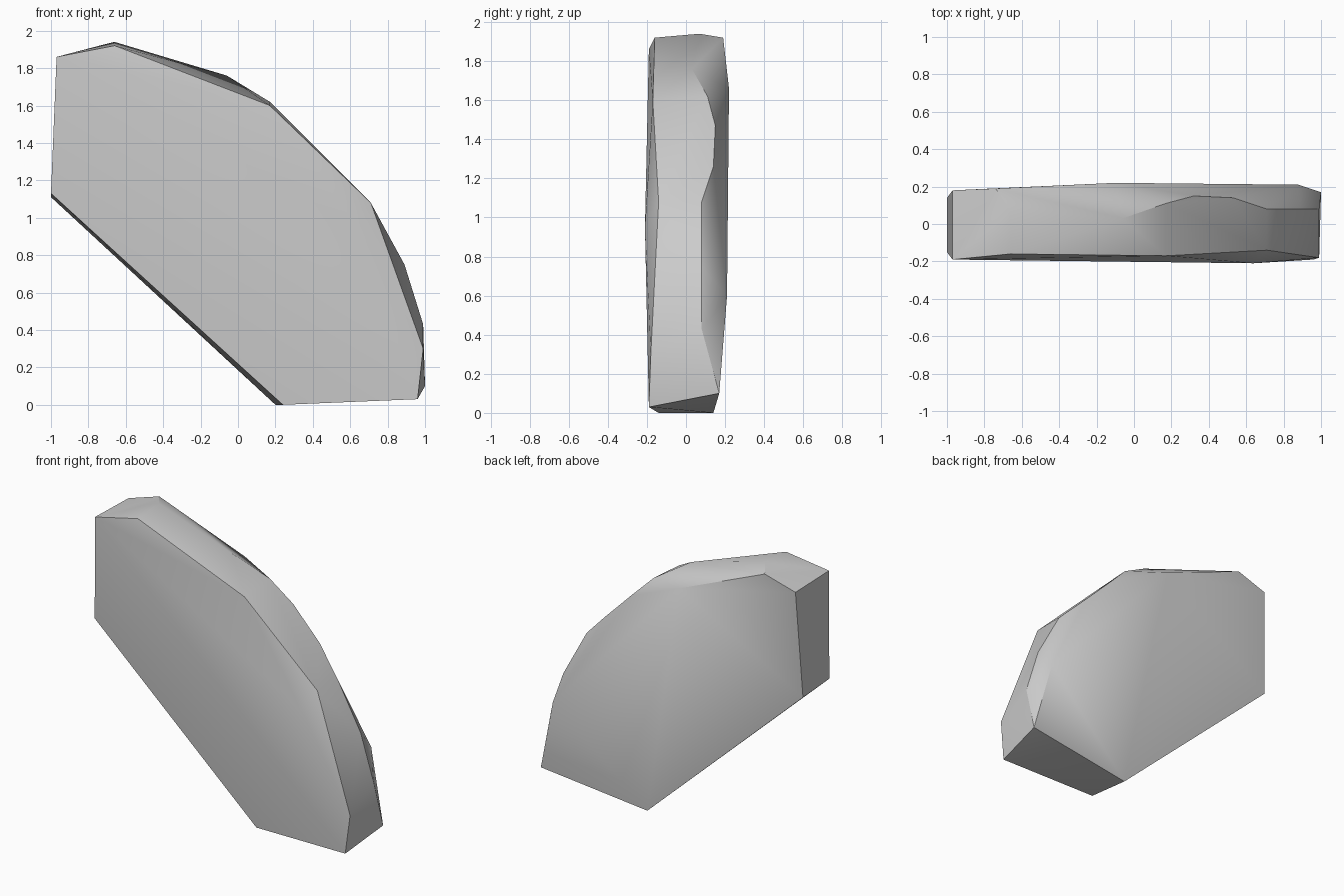
import bpy, bmesh, math

cube = bpy.data.objects.get("Cube")
if cube:
    bpy.data.objects.remove(cube, do_unlink=True)

# Rim points (x, y, z) of the slab: front edge, outer ridge, rear edge
front_rim = [(-1, -.15, 1.13), (-.97, -.19, 1.86), (-.66, -.16, 1.92), (.17, -.17, 1.6),
             (.64, -.21, .95), (.71, -.14, 1.08), (.99, -.18, .3), (.96, -.19, .03), (.24, -.14, 0)]
ridge = [(-.66, .07, 1.94), (-.06, .03, 1.76), (.17, .11, 1.62), (.32, .15, 1.47),
         (.53, .14, 1.26), (.71, .08, 1.08), (.89, .08, .75), (.99, .08, .43)]
rear_rim = [(-1, .14, 1.11), (-.97, .18, 1.85), (-.74, .19, 1.92), (-.1, .22, 1.66),
            (.88, .21, .6), (1, .17, .1), (.2, .14, 0)]

# Stone slab wrapped around the rims
bm = bmesh.new()
for point in front_rim + ridge + rear_rim:
    bm.verts.new(point)
hull = bmesh.ops.convex_hull(bm, input=bm.verts)
loose = [v for v in bm.verts if not v.link_faces]
bmesh.ops.delete(bm, geom=loose, context='VERTS')
bmesh.ops.recalc_face_normals(bm, faces=bm.faces)
mesh = bpy.data.meshes.new("stone_slab")
bm.to_mesh(mesh)
bm.free()
slab = bpy.data.objects.new("stone_slab", mesh)
bpy.context.collection.objects.link(slab)

# Plain grey stone
grey = bpy.data.materials.new("stone grey")
grey.use_nodes = True
colour = (.6, .6, .6, 1)
grey.diffuse_color = colour
grey.node_tree.nodes["Principled BSDF"].inputs["Base Color"].default_value = colour
mesh.materials.append(grey)

# Soft shading with crisp main edges
bpy.ops.object.select_all(action='DESELECT')
slab.select_set(True)
bpy.context.view_layer.objects.active = slab
bpy.ops.object.shade_smooth_by_angle(angle=math.radians(30))
